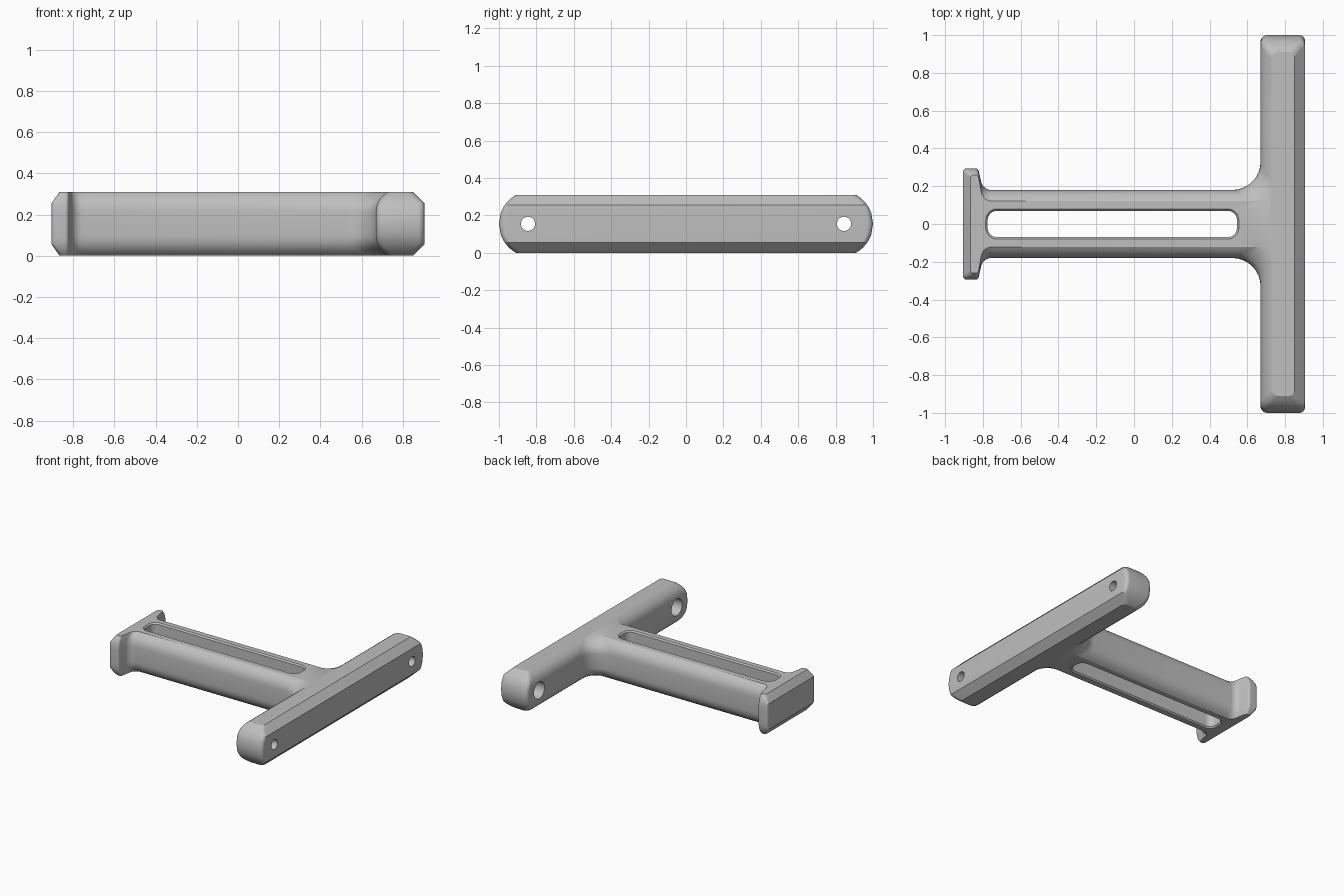
import bpy, bmesh, math
from mathutils import Vector

if "Cube" in bpy.data.objects:
    bpy.data.objects.remove(bpy.data.objects["Cube"])

HEIGHT = 0.31
MID = HEIGHT / 2

grey = bpy.data.materials.new("plain grey")
grey.use_nodes = True
grey.diffuse_color = (0.52, 0.52, 0.52, 1)
grey.node_tree.nodes["Principled BSDF"].inputs["Base Color"].default_value = (0.52, 0.52, 0.52, 1)


def rounded(corners, steps=8):
    """Closed outline with a circular fillet at each (x, y, radius) corner."""
    points = []
    count = len(corners)
    for i, (x, y, radius) in enumerate(corners):
        p = Vector((x, y))
        u = (Vector(corners[i - 1][:2]) - p).normalized()
        v = (Vector(corners[(i + 1) % count][:2]) - p).normalized()
        half = u.angle(v) / 2
        reach = radius / math.tan(half)
        centre = p + (u + v).normalized() * radius / math.sin(half)
        start = (p + u * reach - centre).normalized()
        end = (p + v * reach - centre).normalized()
        points += [centre + start.slerp(end, k / steps) * radius for k in range(steps + 1)]
    return points


def loft(name, layers):
    """Solid through a stack of (z, outline) layers."""
    bm = bmesh.new()
    rings = [[bm.verts.new((p.x, p.y, z)) for p in outline] for z, outline in layers]
    for low, high in zip(rings, rings[1:]):
        for i in range(len(low)):
            j = (i + 1) % len(low)
            bm.faces.new((low[i], low[j], high[j], high[i]))
    bm.faces.new(rings[0][::-1])
    bm.faces.new(rings[-1])
    bmesh.ops.recalc_face_normals(bm, faces=bm.faces)
    mesh = bpy.data.meshes.new(name)
    bm.to_mesh(mesh)
    bm.free()
    obj = bpy.data.objects.new(name, mesh)
    bpy.context.collection.objects.link(obj)
    mesh.materials.append(grey)
    return obj


def arc_inset(t, radius):
    return radius - math.sqrt(radius * radius - t * t)


def body_outline(h):
    """T outline at distance h above or below the middle."""
    side = arc_inset(max(0, h - 0.058), 0.11)
    end = arc_inset(h, 0.178)
    chamfer = max(0, h - 0.1)
    upper = [
        (0.905 - chamfer, 1 - end, 0.03),
        (0.67 + side, 1 - end, 0.035),
        (0.67 + side, 0.18 - side, 0.15 - side),
        (-0.80, 0.18 - side, 0.055),
        (-0.825, 0.295 - side * 0.6, 0.018),
        (-0.905 + chamfer * 0.7, 0.295 - side * 0.6, 0.02),
    ]
    lower = [(x, -y, r) for x, y, r in reversed(upper)]
    return rounded(upper + lower)


# Main T-shaped body: crossbar, grip and end flange in one solid
heights = [0, 0.058, 0.08, 0.1, 0.112, 0.125, 0.14, MID]
offsets = [-h for h in reversed(heights[1:])] + heights
body = loft("t_handle_body", [(MID + o, body_outline(abs(o))) for o in offsets])


# Slot through the grip, with a slightly flared rim
def slot_outline(grow):
    x0, x1, y = -0.775 - grow, 0.545 + grow, 0.07 + grow
    r = 0.05 + grow
    return rounded([(x1, -y, r), (x1, y, r), (x0, y, r), (x0, -y, r)])


rim = 0.01
cutters = [loft("slot_cutter", [
    (-rim, slot_outline(2 * rim)), (rim, slot_outline(0)),
    (HEIGHT - rim, slot_outline(0)), (HEIGHT + rim, slot_outline(2 * rim))])]

# Bolt holes through the crossbar, widened on the grip side
for side in (-1, 1):
    for radius, x0, x1 in ((0.038, 0.6, 1.0), (0.065, 0.55, 0.77)):
        bpy.ops.mesh.primitive_cylinder_add(
            vertices=40, radius=radius, depth=x1 - x0,
            location=((x0 + x1) / 2, side * 0.845, MID), rotation=(0, math.pi / 2, 0))
        hole = bpy.context.object
        hole.name = "bolt_hole_cutter"
        hole.data.materials.append(grey)
        cutters.append(hole)

bpy.ops.object.select_all(action='DESELECT')
bpy.context.view_layer.objects.active = body
body.select_set(True)
for cutter in cutters:
    cutter.hide_render = True
    cut = body.modifiers.new("cut", 'BOOLEAN')
    cut.operation = 'DIFFERENCE'
    cut.solver = 'EXACT'
    cut.object = cutter
    bpy.ops.object.modifier_apply(modifier=cut.name)
    bpy.data.objects.remove(cutter)

bpy.ops.object.shade_smooth_by_angle(angle=math.radians(25))
